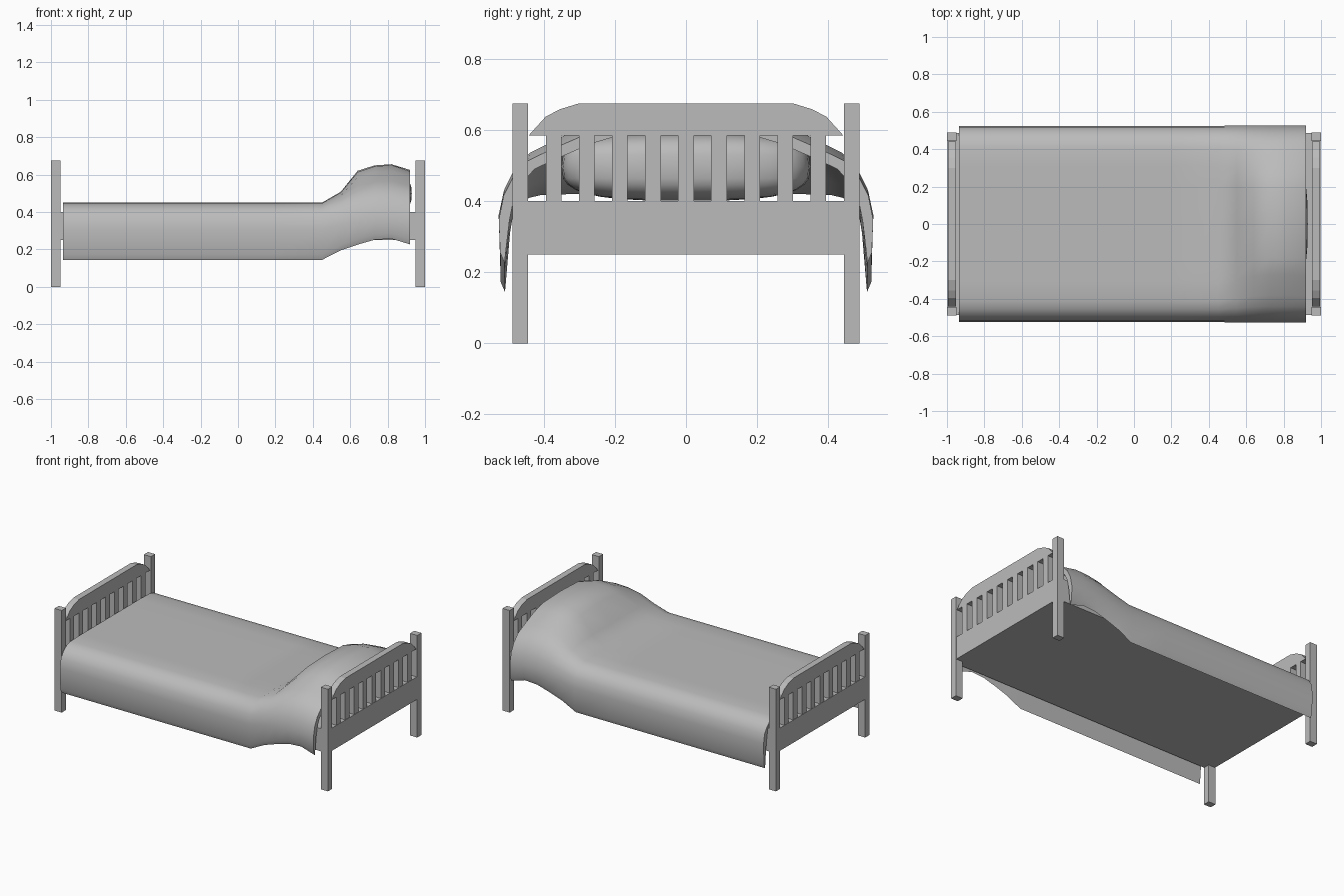
import bpy, bmesh, math
from mathutils import Vector

if "Cube" in bpy.data.objects:
    bpy.data.objects.remove(bpy.data.objects["Cube"])

grey = bpy.data.materials.new("plain_grey")
grey.use_nodes = True
COLOUR = (0.5, 0.5, 0.5, 1)
grey.diffuse_color = COLOUR
grey.node_tree.nodes["Principled BSDF"].inputs["Base Color"].default_value = COLOUR


def finish(name, bm, smooth=False):
    bmesh.ops.recalc_face_normals(bm, faces=bm.faces)
    mesh = bpy.data.meshes.new(name)
    bm.to_mesh(mesh)
    bm.free()
    mesh.materials.append(grey)
    obj = bpy.data.objects.new(name, mesh)
    bpy.context.collection.objects.link(obj)
    if smooth:
        bpy.ops.object.select_all(action="DESELECT")
        obj.select_set(True)
        bpy.context.view_layer.objects.active = obj
        bpy.ops.object.shade_smooth_by_angle(angle=math.radians(40))
    return obj


def box(name, low, high):
    low, high = Vector(low), Vector(high)
    bm = bmesh.new()
    bmesh.ops.create_cube(bm, size=1)
    for v in bm.verts:
        v.co = (low + high) / 2 + v.co * (high - low)
    return finish(name, bm)


def arched_rail(name, x0, x1):
    half = [(0.442, 0.585), (0.395, 0.637), (0.355, 0.658), (0.30, 0.675)]
    outline = half + [(-y, z) for y, z in reversed(half)]
    bm = bmesh.new()
    face = bm.faces.new([bm.verts.new((x0, y, z)) for y, z in outline])
    moved = bmesh.ops.extrude_face_region(bm, geom=[face])["geom"]
    bmesh.ops.translate(bm, vec=(x1 - x0, 0, 0),
                        verts=[v for v in moved if isinstance(v, bmesh.types.BMVert)])
    return finish(name, bm)


# Head and foot ends: posts, arched rail, slats
for end, s in (("head", 1), ("foot", -1)):
    outer, inner = sorted((s * 1.0, s * 0.948))
    for side, t in (("left", 1), ("right", -1)):
        y0, y1 = sorted((t * 0.444, t * 0.488))
        box(f"{end}_post_{side}", (outer, y0, 0), (inner, y1, 0.675))
    rail = sorted((s * 0.995, s * 0.953))
    arched_rail(f"{end}_rail", *rail)
    for i in range(9):
        y = (i - 4) * 0.093
        box(f"{end}_slat_{i + 1}", (rail[0], y - 0.022, 0.39), (rail[1], y + 0.022, 0.59))

# Solid bed base, its ends forming the lower panels
box("bed_base", (-0.997, -0.444, 0.25), (0.997, 0.444, 0.40))
for side, t in (("left", 1), ("right", -1)):
    y0, y1 = sorted((t * 0.444, t * 0.486))
    box(f"side_beam_{side}", (-0.95, y0, 0.25), (0.95, y1, 0.40))

# Blanket half sections, from the middle to the hem: flat, and over the pillow
FLAT = [(0, 0.45), (0.2, 0.45), (0.31, 0.45), (0.41, 0.447), (0.455, 0.436),
        (0.49, 0.41), (0.515, 0.37), (0.525, 0.31), (0.521, 0.172)]
RAISED = [(0, 0.655), (0.18, 0.65), (0.27, 0.62), (0.38, 0.565), (0.44, 0.535),
          (0.485, 0.485), (0.512, 0.43), (0.527, 0.36), (0.523, 0.285)]
# Stations: x, lift of the top, lift of the hem
STATIONS = [(-0.935, 0, 0), (0.2, 0, 0), (0.45, 0, 0), (0.55, 0.27, 0.45),
            (0.64, 0.83, 0.72), (0.73, 0.97, 0.95), (0.82, 1, 1), (0.92, 0.85, 0.73)]


def section(lift, hem):
    half = []
    for i, (a, b) in enumerate(zip(FLAT, RAISED)):
        w = lift + (hem - lift) * i / (len(FLAT) - 1)
        half.append(Vector(a).lerp(Vector(b), w))
    under = []
    for i, p in enumerate(half):
        d = half[min(i + 1, len(half) - 1)] - half[max(i - 1, 0)]
        normal = Vector((d.y, -d.x)).normalized()
        under.append(p + normal * 0.03 if i else p - Vector((0, 0.03)))
    under[-1] = half[-1] + Vector((-0.012, -0.028))
    mirror = lambda pts: [Vector((-p.x, p.y)) for p in reversed(pts[1:])]
    return mirror(half) + half, mirror(under) + under


bm = bmesh.new()
rings = []
for x, lift, hem in STATIONS:
    top, under = section(lift, hem)
    rings.append([bm.verts.new((x, p.x, p.y)) for p in top + under[::-1]])
n = len(rings[0])
for a, b in zip(rings, rings[1:]):
    for i in range(n):
        j = (i + 1) % n
        bm.faces.new((a[i], a[j], b[j], b[i]))
for ring in (rings[0], rings[-1]):
    for i in range(n // 2 - 1):
        bm.faces.new((ring[i], ring[i + 1], ring[n - 2 - i], ring[n - 1 - i]))
finish("blanket", bm, smooth=True)

# Plump pillow under the blanket
bm = bmesh.new()
bmesh.ops.create_uvsphere(bm, u_segments=32, v_segments=16, radius=1)
plump = lambda c: math.copysign(abs(c) ** 0.65, c)
for v in bm.verts:
    v.co = (0.772 + 0.157 * plump(v.co.x), 0.35 * plump(v.co.y), 0.497 + 0.096 * plump(v.co.z))
finish("pillow", bm, smooth=True)
